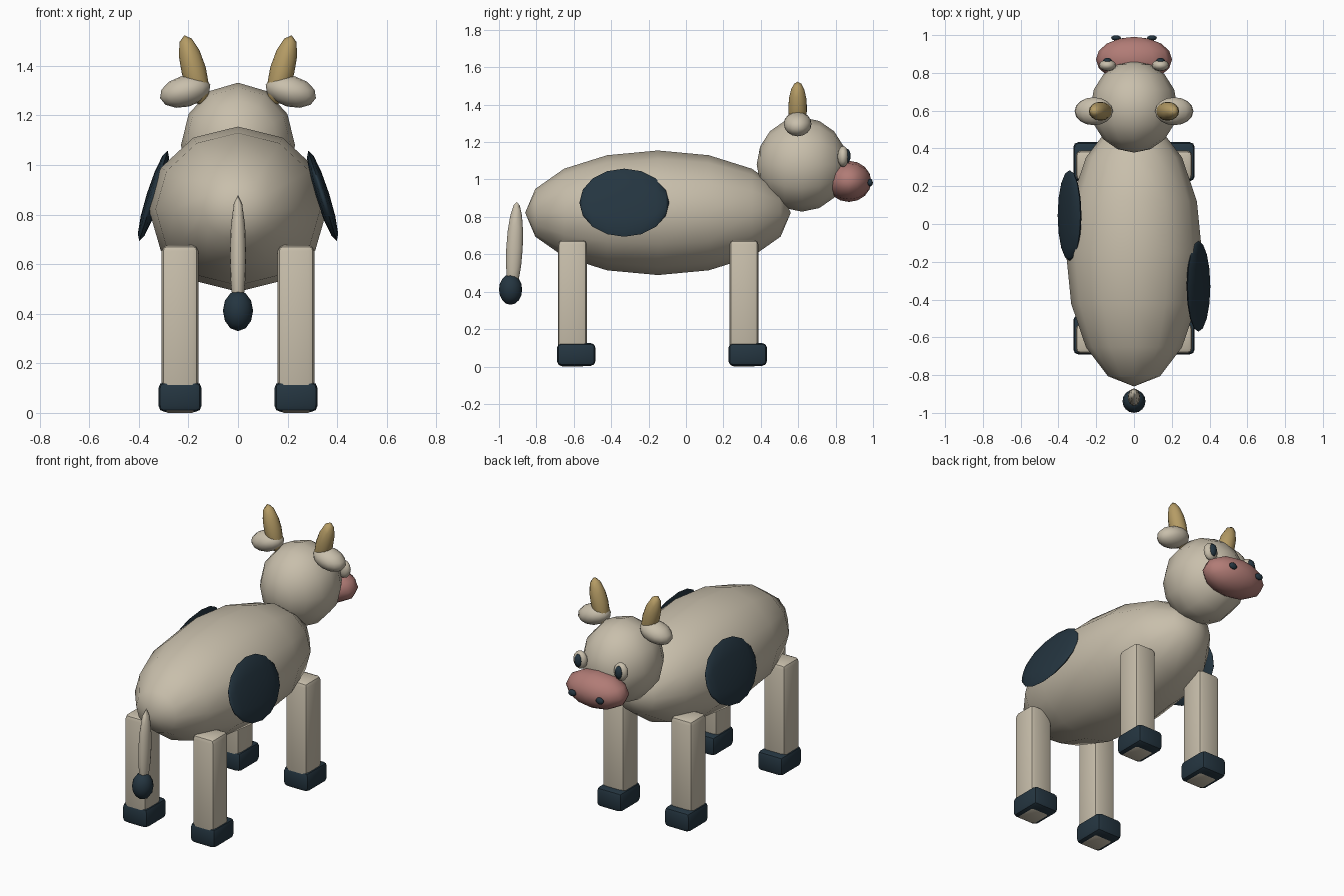
import bpy, bmesh
from math import radians
from mathutils import Matrix, Vector, Euler

if "Cube" in bpy.data.objects:
    bpy.data.objects.remove(bpy.data.objects["Cube"])


def material(name, rgb):
    m = bpy.data.materials.new(name)
    m.diffuse_color = (*rgb, 1)
    m.use_nodes = True
    m.node_tree.nodes["Principled BSDF"].inputs["Base Color"].default_value = m.diffuse_color
    return m


CREAM = material("cream", (0.58, 0.52, 0.41))
NAVY = material("dark", (0.018, 0.036, 0.052))
PINK = material("pink", (0.44, 0.20, 0.18))
TAN = material("tan", (0.46, 0.33, 0.13))


def finish(name, bm, mat, angle):
    me = bpy.data.meshes.new(name)
    bm.to_mesh(me)
    bm.free()
    me.materials.append(mat)
    ob = bpy.data.objects.new(name, me)
    bpy.context.collection.objects.link(ob)
    bpy.ops.object.select_all(action='DESELECT')
    ob.select_set(True)
    bpy.context.view_layer.objects.active = ob
    bpy.ops.object.shade_smooth_by_angle(angle=radians(angle))
    return ob


def ball(name, centre, radii, mat, tilt_y=0, tilt_x=0):
    """Low-poly ellipsoid with its poles along y."""
    bm = bmesh.new()
    bmesh.ops.create_uvsphere(bm, u_segments=12, v_segments=8, radius=1)
    m = (Matrix.Translation(centre)
         @ Euler((radians(tilt_x), radians(tilt_y), 0)).to_matrix().to_4x4()
         @ Matrix.Diagonal((*radii, 1))
         @ Matrix.Rotation(radians(90), 4, 'X'))
    bm.transform(m)
    return finish(name, bm, mat, 80)


def block(name, lo, hi, bevel, mat):
    """Box between two corners with rounded edges."""
    lo, hi = Vector(lo), Vector(hi)
    bm = bmesh.new()
    bmesh.ops.create_cube(bm, size=1)
    bm.transform(Matrix.Translation((lo + hi) / 2)
                 @ Matrix.Diagonal((*(hi - lo), 1)))
    bmesh.ops.bevel(bm, geom=bm.edges[:], offset=bevel, segments=2,
                    profile=0.5, affect='EDGES')
    return finish(name, bm, mat, 30)


# Body, head and muzzle
ball("body", (0, -0.15, 0.822), (0.36, 0.71, 0.333), CREAM)
ball("head", (0, 0.62, 1.08), (0.23, 0.242, 0.252), CREAM)
ball("muzzle", (0, 0.871, 0.99), (0.202, 0.12, 0.11), PINK)

# Tail and tuft
ball("tail", (0, -0.917, 0.635), (0.033, 0.044, 0.245), CREAM, tilt_x=-3)
ball("tail_tuft", (0, -0.938, 0.412), (0.061, 0.062, 0.082), NAVY)

for s, side in ((1, "right"), (-1, "left")):
    # Face details
    ball(f"eye_{side}", (s * 0.14, 0.84, 1.123), (0.045, 0.03, 0.056), CREAM)
    ball(f"pupil_{side}", (s * 0.14, 0.86, 1.125), (0.025, 0.02, 0.04), NAVY)
    ball(f"nostril_{side}", (s * 0.095, 0.985, 0.983), (0.026, 0.014, 0.02), NAVY)
    # Ears and horns
    ball(f"ear_{side}", (s * 0.213, 0.597, 1.297), (0.105, 0.074, 0.063),
         CREAM, tilt_y=s * 15)
    ball(f"horn_{side}", (s * 0.178, 0.597, 1.38), (0.05, 0.05, 0.148),
         TAN, tilt_y=s * 15)
    # Coat patch, placed further back on the right flank
    ball(f"patch_{side}", (s * 0.341, -0.33 if s > 0 else 0.045, 0.876),
         (0.028, 0.24, 0.191), NAVY, tilt_y=s * -17.5)
    # Legs with hooves reaching slightly forward
    for end, y in (("front", 0.31), ("back", -0.607)):
        x = s * 0.234
        block(f"{end}_leg_{side}", (x - 0.074, y - 0.078, 0),
              (x + 0.074, y + 0.078, 0.677), 0.025, CREAM)
        block(f"{end}_hoof_{side}", (x - 0.087, y - 0.083, 0.004),
              (x + 0.087, y + 0.123, 0.125), 0.025, NAVY)
